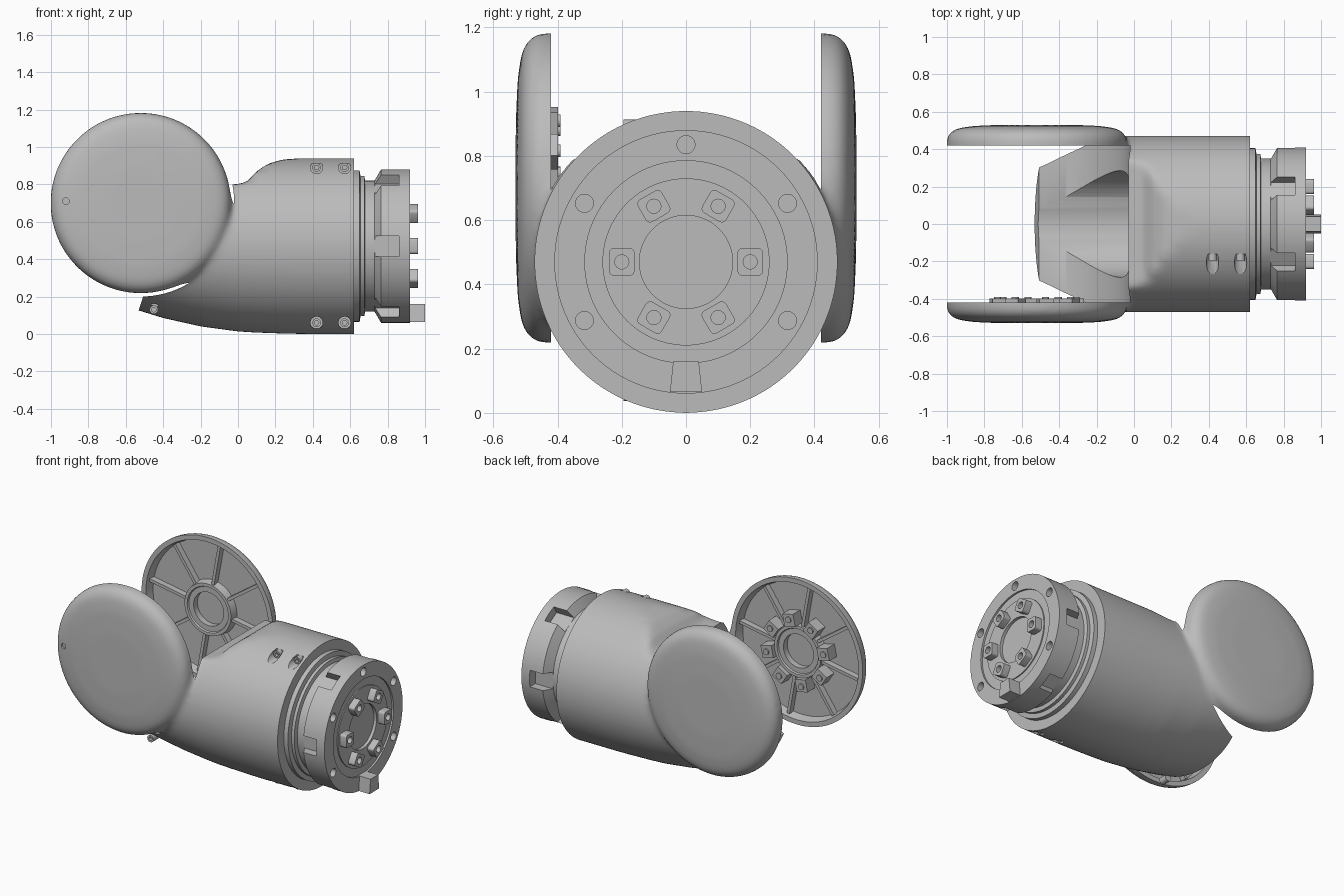
import bpy, bmesh, math
from mathutils import Matrix, Vector

if "Cube" in bpy.data.objects:
    bpy.data.objects.remove(bpy.data.objects["Cube"])

grey = bpy.data.materials.new("satin grey")
grey.use_nodes = True
grey.diffuse_color = (0.5, 0.5, 0.5, 1)
grey.node_tree.nodes["Principled BSDF"].inputs["Base Color"].default_value = (0.5, 0.5, 0.5, 1)

AXIS_Z = 0.47
PIVOT = Vector((-0.52, 0, 0.70))
TUBE = Matrix.Translation((0, 0, AXIS_Z))
SIDES = {"back": 1, "front": -1}


def side_frame(s):
    """Local x points outward along the pivot axis."""
    return Matrix.Translation(PIVOT) @ Matrix.Rotation(s * math.pi / 2, 4, "Z")


def skin(bm, rings, loop=False):
    rows = [[bm.verts.new(p) for p in ring] for ring in rings]
    n = len(rows[0])
    pairs = list(zip(rows, rows[1:])) + ([(rows[-1], rows[0])] if loop else [])
    for a, b in pairs:
        for i in range(n):
            j = (i + 1) % n
            bm.faces.new((a[i], a[j], b[j], b[i]))
    if not loop:
        bm.faces.new(rows[0])
        bm.faces.new(rows[-1])


def lathe(bm, profile, frame, seg=96, loop=False):
    """Revolve (x, radius) points about the local x axis."""
    turns = [2 * math.pi * i / seg for i in range(seg)]
    skin(bm, [[frame @ Vector((x, r * math.cos(t), r * math.sin(t))) for t in turns]
              for x, r in profile], loop)


def rod(bm, x0, x1, r, frame, seg=24):
    lathe(bm, [(x0, r), (x1, r)], frame, seg)


def box(bm, lo, hi, frame):
    lo, hi = Vector(lo), Vector(hi)
    m = frame @ Matrix.Translation((lo + hi) / 2) @ Matrix.Diagonal((*(hi - lo), 1))
    bmesh.ops.create_cube(bm, size=1, matrix=m)


def spokes(count, frame, start=0):
    return [frame @ Matrix.Rotation(math.radians(start) + 2 * math.pi * i / count, 4, "X")
            for i in range(count)]


def finish(name, bm):
    bmesh.ops.recalc_face_normals(bm, faces=bm.faces)
    mesh = bpy.data.meshes.new(name)
    bm.to_mesh(mesh)
    bm.free()
    mesh.materials.append(grey)
    obj = bpy.data.objects.new(name, mesh)
    bpy.context.collection.objects.link(obj)
    return obj


def shade(obj, angle=35):
    bpy.ops.object.select_all(action="DESELECT")
    obj.select_set(True)
    bpy.context.view_layer.objects.active = obj
    bpy.ops.object.shade_smooth_by_angle(angle=math.radians(angle))


def bake(obj, cutters=()):
    """Apply modifiers and cutters, then remove the cutters."""
    for c in cutters:
        c.hide_render = True
        mod = obj.modifiers.new("cut", "BOOLEAN")
        mod.operation, mod.object, mod.solver = "DIFFERENCE", c, "EXACT"
    deps = bpy.context.evaluated_depsgraph_get()
    mesh = bpy.data.meshes.new_from_object(obj.evaluated_get(deps))
    obj.modifiers.clear()
    obj.data = mesh
    mesh.materials.clear()
    mesh.materials.append(grey)
    for c in cutters:
        bpy.data.objects.remove(c)


# Housing: lofted tube blended into two side discs
bm = bmesh.new()
sections = [(-0.68, 0.80, 0.18), (-0.53, 0.80, 0.125), (-0.4, 0.80, 0.085), (-0.2, 0.80, 0.04),
            (0, 0.80, 0.013), (0.05, 0.815, 0.01), (0.1, 0.87, 0.007), (0.16, 0.91, 0.005),
            (0.24, 0.933, 0.002), (0.34, 0.94, 0), (0.75, 0.94, 0)]
rings = []
for x, top, bottom in sections:
    ring = []
    for i in range(96):
        t = 2 * math.pi * i / 96
        s = math.sin(t)
        z = AXIS_Z + s * (0.47 if s > 0 else AXIS_Z - bottom)
        ring.append((x, 0.472 * math.cos(t), min(z, top)))
    rings.append(ring)
skin(bm, rings)
disc = [(0.37, 0.482), (0.445, 0.482), (0.47, 0.476), (0.495, 0.455), (0.512, 0.42),
        (0.524, 0.34), (0.53, 0.2), (0.53, 0.05)]
for s in SIDES.values():
    lathe(bm, disc, side_frame(s))
housing = finish("housing", bm)
remesh = housing.modifiers.new("blend", "REMESH")
remesh.mode, remesh.voxel_size = "VOXEL", 0.014
smooth = housing.modifiers.new("soften", "SMOOTH")
smooth.factor, smooth.iterations = 0.5, 14
bake(housing)

# Cutters: fork gap with disc recesses, bore, both ends, screw pockets
bm = bmesh.new()
lathe(bm, [(-0.475, 0.435), (-0.42, 0.45), (-0.42, 0.5), (0.42, 0.5), (0.42, 0.45), (0.475, 0.435)],
      side_frame(1))
gap = finish("gap_cutter", bm)
bm = bmesh.new()
rod(bm, -0.8, 0.6, 0.285, TUBE, 72)
bore = finish("bore_cutter", bm)
bm = bmesh.new()
box(bm, (0.62, -1, -0.2), (1, 1, 1.3), Matrix())
box(bm, (-0.5, -0.42, -0.3), (0, 0.42, 0.4),
    Matrix.Translation((-0.53, 0, 0.13)) @ Matrix.Rotation(math.radians(18), 4, "Y"))
ends = finish("end_cutter", bm)
screws = [(-0.45, 0.13, 0.24), (0.42, 0.06, 0.16), (0.57, 0.06, 0.16),
          (0.42, 0.89, 0.16), (0.57, 0.89, 0.16)]
bm = bmesh.new()
heads = bmesh.new()
for x, z, depth in screws:
    f = Matrix.Translation((x, 0, z)) @ Matrix.Rotation(-math.pi / 2, 4, "Z")
    rod(bm, depth, 0.6, 0.033, f)
    lathe(heads, [(depth - 0.02, 0.023), (depth + 0.035, 0.023), (depth + 0.035, 0.012),
                  (depth + 0.015, 0.012)], f, 24)
rod(bm, 0.5, 0.6, 0.018, Matrix.Translation((-0.92, 0, 0.71)) @ Matrix.Rotation(-math.pi / 2, 4, "Z"))
pockets = finish("pocket_cutter", bm)
bake(housing, [gap, bore, ends, pockets])
shade(housing)
shade(finish("screw_heads", heads))

# Ribs, rim and hub inside each disc
for side, s in SIDES.items():
    f = side_frame(s)
    bm = bmesh.new()
    for m in spokes(8, f, 10):
        box(bm, (0.435, -0.01, 0.16), (0.48, 0.01, 0.44), m)
    shade(finish(side + "_disc_ribs", bm))
    bm = bmesh.new()
    hub = [(0.48, 0.18), (0.425, 0.17), (0.425, 0.15), (0.435, 0.145), (0.435, 0.11), (0.48, 0.11)]
    lathe(bm, hub, f, 64, True)
    shade(finish(side + "_disc_hub", bm))

# Clamp blocks on the front disc
bm = bmesh.new()
for m in spokes(8, side_frame(-1), 32.5):
    box(bm, (0.398, -0.04, 0.17), (0.478, 0.04, 0.25), m)
    rod(bm, 0.39, 0.41, 0.02, m @ Matrix.Translation((0, 0, 0.215)), 16)
shade(finish("front_disc_clamps", bm))

# Output flange with slots and bolt holes
bm = bmesh.new()
lathe(bm, [(0.56, 0.405), (0.65, 0.405), (0.655, 0.375), (0.675, 0.375), (0.68, 0.35), (0.73, 0.35),
           (0.765, 0.41), (0.92, 0.41), (0.92, 0.315), (0.908, 0.315), (0.908, 0.26), (0.915, 0.26),
           (0.915, 0.145), (0.895, 0.145)], TUBE)
flange = finish("output_flange", bm)
bm = bmesh.new()
for m in spokes(6, TUBE, 90):
    box(bm, (0.71, -0.055, 0.35), (0.86, 0.055, 0.5), m)
for m in spokes(6, TUBE)[:3] + spokes(6, TUBE)[4:]:
    rod(bm, 0.87, 1, 0.028, m @ Matrix.Translation((0, 0, 0.365)))
bake(flange, [finish("flange_cutter", bm)])
shade(flange, 30)

# Hollow bosses on the flange face
bm = bmesh.new()
holes = bmesh.new()
for m in spokes(6, TUBE, 90):
    box(bm, (0.89, -0.043, 0.16), (0.962, 0.043, 0.24), m)
    rod(holes, 0.93, 1, 0.022, m @ Matrix.Translation((0, 0, 0.2)))
edges = [e for e in bm.edges if abs(e.verts[0].co.x - e.verts[1].co.x) > 0.05]
bmesh.ops.bevel(bm, geom=edges, offset=0.015, segments=3, profile=0.5, affect="EDGES")
bosses = finish("flange_bosses", bm)
bake(bosses, [finish("boss_cutter", holes)])
shade(bosses)

# Locating key at the bottom of the flange
bm = bmesh.new()
box(bm, (0.87, -0.05, 0.065), (1.0, 0.05, 0.16), Matrix())
for v in bm.verts:
    if v.co.z > 0.1:
        v.co.y *= 0.8
shade(finish("locating_key", bm))
